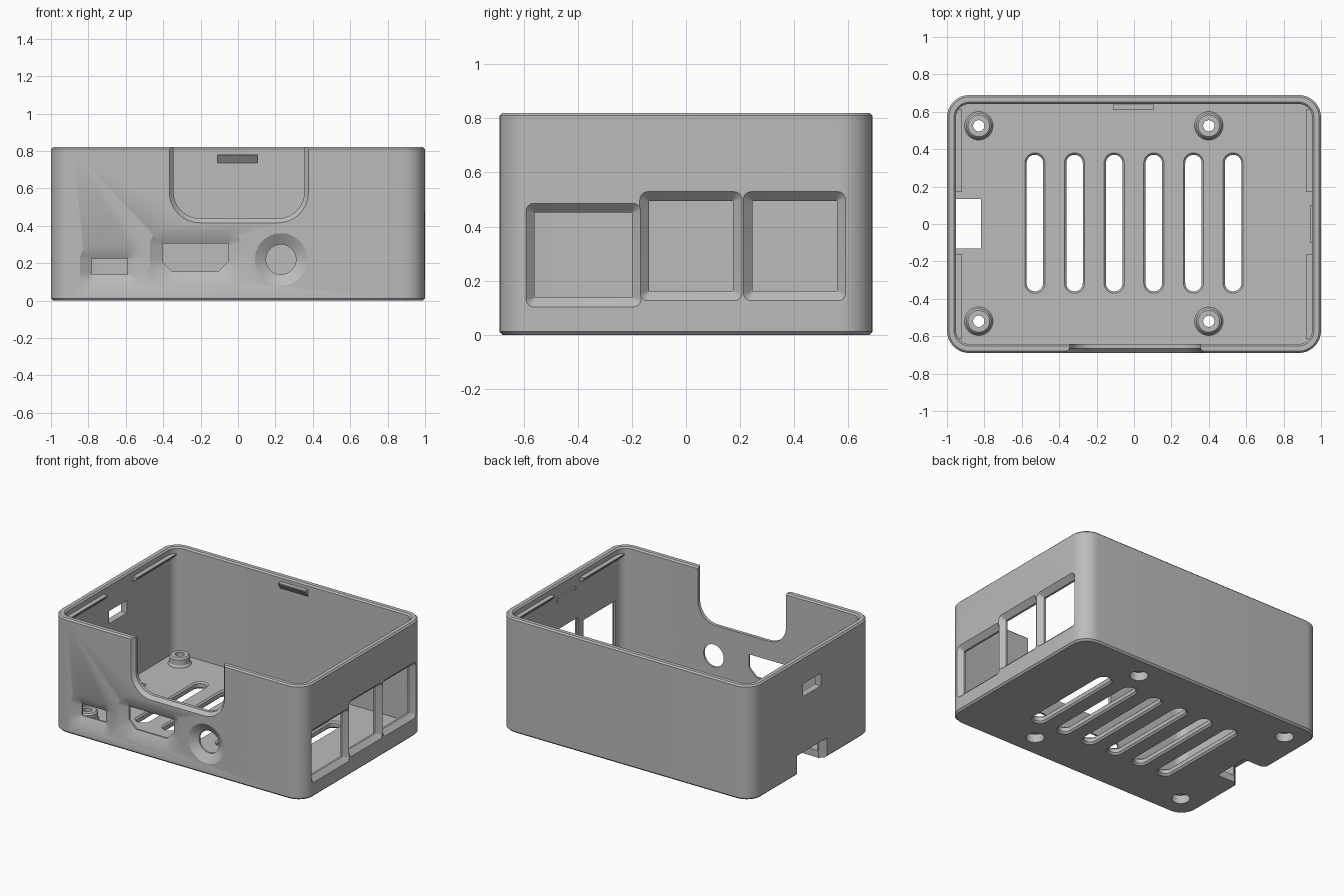
import bpy, bmesh, math
from mathutils import Vector

if "Cube" in bpy.data.objects:
    bpy.data.objects.remove(bpy.data.objects["Cube"], do_unlink=True)

grey = bpy.data.materials.new("plain_grey")
grey.use_nodes = True
COLOR = (0.5, 0.5, 0.5, 1)
grey.diffuse_color = COLOR
grey.node_tree.nodes["Principled BSDF"].inputs["Base Color"].default_value = COLOR


# Axis mappings: (u, v, depth) to model space
def top(u, v, d): return Vector((u, v, d))
def front(u, v, d): return Vector((u, d - 0.69, v))
def right(u, v, d): return Vector((1 - d, u, v))
def left(u, v, d): return Vector((d - 1, u, v))


def rounded(u0, u1, v0, v1, r, steps=8):
    """Rounded rectangle, counter-clockwise from the right side."""
    pts = []
    for i, (cu, cv) in enumerate([(u1 - r, v1 - r), (u0 + r, v1 - r), (u0 + r, v0 + r), (u1 - r, v0 + r)]):
        for k in range(steps + 1):
            a = math.pi / 2 * (i + k / steps)
            pts.append((cu + r * math.cos(a), cv + r * math.sin(a)))
    return pts


def circle(u, v, r, n=40):
    return [(u + r * math.cos(2 * math.pi * k / n), v + r * math.sin(2 * math.pi * k / n)) for k in range(n)]


def loft(name, plane, rings):
    """Closed solid through (depth, outline) rings."""
    bm = bmesh.new()
    loops = [[bm.verts.new(plane(u, v, d)) for u, v in pts] for d, pts in rings]
    n = len(loops[0])
    for a, b in zip(loops, loops[1:]):
        for i in range(n):
            j = (i + 1) % n
            bm.faces.new((a[i], a[j], b[j], b[i]))
    bm.faces.new(loops[0][::-1])
    bm.faces.new(loops[-1])
    bmesh.ops.recalc_face_normals(bm, faces=bm.faces[:])
    mesh = bpy.data.meshes.new(name)
    bm.to_mesh(mesh)
    bm.free()
    mesh.materials.append(grey)
    ob = bpy.data.objects.new(name, mesh)
    bpy.context.collection.objects.link(ob)
    return ob


def combine(target, tool, operation="DIFFERENCE"):
    """Apply a boolean and discard the tool."""
    mod = target.modifiers.new("boolean", "BOOLEAN")
    mod.operation, mod.solver, mod.object = operation, "EXACT", tool
    bpy.context.view_layer.objects.active = target
    bpy.ops.object.modifier_apply(modifier=mod.name)
    bpy.data.objects.remove(tool, do_unlink=True)


def flared_port(plane, inner, outer, depth):
    """Opening that widens toward the outside of the wall."""
    combine(case, loft("cutter", plane, [(-0.05, outer), (0, outer), (depth, inner), (0.12, inner)]))


# Hollow case with softened rim and base
def outline(inset, r):
    return rounded(inset - 1, 1 - inset, inset - 0.69, 0.69 - inset, r)


case = loft("case", top, [(0, outline(0.012, 0.108)), (0.012, outline(0, 0.12)),
                          (0.81, outline(0, 0.12)), (0.82, outline(0.01, 0.11))])
FLOOR = 0.05
combine(case, loft("cavity", top, [(FLOOR, outline(0.048, 0.072)), (0.81, outline(0.048, 0.072)),
                                   (0.82, outline(0.038, 0.082)), (0.9, outline(0.038, 0.082))]))

# Mounting posts with a screw hole and a counterbore below
for x in (-0.83, 0.4):
    for y in (-0.52, 0.525):
        combine(case, loft("post", top, [(0.03, circle(x, y, 0.076)), (0.053, circle(x, y, 0.076)),
                                         (0.065, circle(x, y, 0.068)), (0.105, circle(x, y, 0.068)),
                                         (0.115, circle(x, y, 0.058))]), "UNION")
        combine(case, loft("screw_hole", top, [(-0.05, circle(x, y, 0.06)), (0.06, circle(x, y, 0.06)),
                                               (0.0601, circle(x, y, 0.03)), (0.2, circle(x, y, 0.03))]))

# Floor vents
for i in range(6):
    x = -0.53 + 0.212 * i
    def slot(g):
        return rounded(x - 0.044 - g, x + 0.044 + g, -0.36 - g, 0.37 + g, 0.0435 + g)
    combine(case, loft("vent", top, [(-0.05, slot(0.012)), (0, slot(0.012)), (0.012, slot(0)),
                                     (0.04, slot(0)), (FLOOR, slot(0.01)), (0.07, slot(0.01))]))

# Front ports: small socket, wide socket, round socket
flared_port(front, rounded(-0.78, -0.59, 0.14, 0.225, 0.004), rounded(-0.845, -0.52, 0.065, 0.295, 0.075), 0.035)
wide = rounded(-0.405, -0.05, 0.155, 0.305, 0.004)
wide = [(min(max(u, -0.405 + max(0, 0.21 - v)), -0.05 - max(0, 0.21 - v)), v) for u, v in wide]
half = len(wide) // 4
for i, (u, s) in enumerate([(-0.405, 1), (-0.05, -1)]):
    for k in range(half):
        t = k / (half - 1) if s > 0 else 1 - k / (half - 1)
        wide[(2 + i) * half + k] = (u + s * 0.055 * t, 0.21 - 0.055 * t)
flared_port(front, wide, rounded(-0.47, 0.015, 0.085, 0.375, 0.075), 0.035)
flared_port(front, circle(0.23, 0.22, 0.08), circle(0.23, 0.22, 0.14), 0.035)

# Open scoop at the top of the front wall
flared_port(front, rounded(-0.345, 0.355, 0.44, 1.2, 0.14), rounded(-0.367, 0.377, 0.416, 1.22, 0.162), 0.024)

# Three large ports on the right end wall
for y0, y1, z0, z1 in [(-0.56, -0.2, 0.137, 0.452), (-0.137, 0.173, 0.16, 0.495), (0.246, 0.558, 0.16, 0.495)]:
    flared_port(right, rounded(y0, y1, z0, z1, 0.003),
                rounded(y0 - 0.034, y1 + 0.034, z0 - 0.034, z1 + 0.034, 0.03), 0.034)

# Card notch and small slot on the left end wall
flared = rounded(-0.17, 0.17, -0.1, 0.14, 0.003)
plain = rounded(-0.132, 0.135, -0.1, 0.13, 0.003)
combine(case, loft("card_notch", left, [(-0.05, flared), (0, flared), (0.04, plain), (0.182, plain)]))
combine(case, loft("small_slot", left, [(d, rounded(-0.1, 0.1, 0.54, 0.63, 0.003)) for d in (-0.05, 0.12)]))


# Lid catches: wedges along the inner walls, sloped underneath
def catch(name, plane, a, b, wall, z0, z1, reach):
    section = [(wall - 0.01, z0), (wall, z0), (wall + reach, z1 - 0.008), (wall + reach, z1), (wall - 0.01, z1)]
    return loft(name, lambda u, v, d: plane(d, v, u), [(a, section), (b, section)])


def back(u, v, d): return Vector((u, 0.69 - d, v))


parts = [case, catch("back_catch", back, -0.11, 0.105, 0.048, 0.735, 0.785, 0.032),
         catch("right_middle_catch", right, -0.1, 0.1, 0.048, 0.68, 0.73, 0.012)]
for side, plane in (("left", left), ("right", right)):
    parts.append(catch(side + "_rear_catch", plane, 0.17, 0.615, 0.048, 0.735, 0.775, 0.032))
    parts.append(catch(side + "_front_catch", plane, -0.615, -0.16, 0.048, 0.735, 0.775, 0.032))

# Smooth rounded surfaces, keep hard edges
for ob in bpy.context.scene.objects:
    ob.select_set(ob in parts)
bpy.context.view_layer.objects.active = case
bpy.ops.object.shade_smooth_by_angle(angle=math.radians(28))
